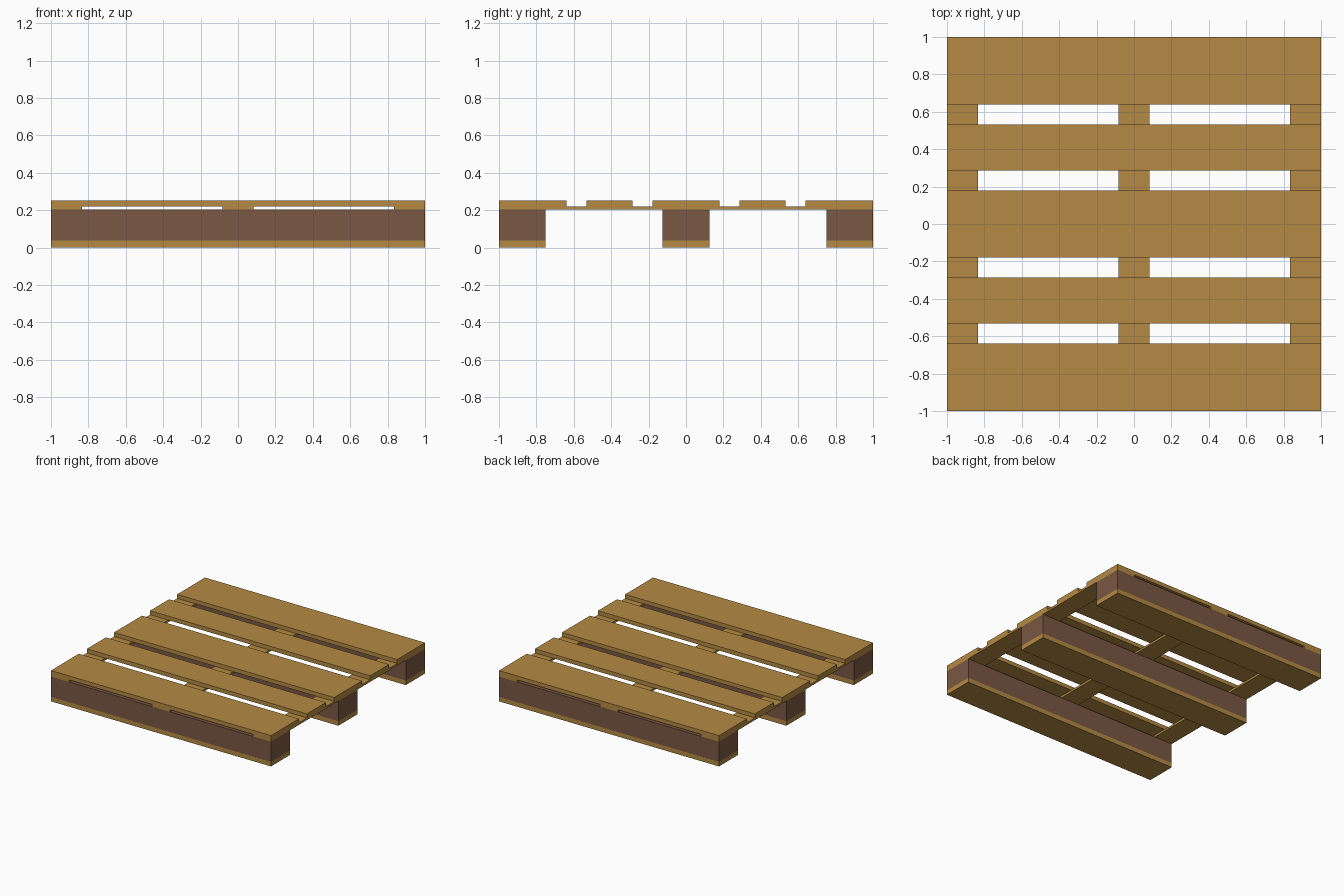
import bpy, bmesh

if "Cube" in bpy.data.objects:
    bpy.data.objects.remove(bpy.data.objects["Cube"])


def material(name, color):
    m = bpy.data.materials.new(name)
    m.diffuse_color = (*color, 1.0)
    m.use_nodes = True
    m.node_tree.nodes["Principled BSDF"].inputs["Base Color"].default_value = m.diffuse_color
    return m


TAN = material("light_wood", (0.46, 0.255, 0.056))
BROWN = material("dark_wood", (0.195, 0.098, 0.056))


def box(name, x, y, z, mat):
    """Box from (min, max) ranges on each axis."""
    bm = bmesh.new()
    bmesh.ops.create_cube(bm, size=1.0)
    for v in bm.verts:
        v.co = [r[0] if c < 0 else r[1] for c, r in zip(v.co, (x, y, z))]
    mesh = bpy.data.meshes.new(name)
    bm.to_mesh(mesh)
    bm.free()
    mesh.materials.append(mat)
    obj = bpy.data.objects.new(name, mesh)
    bpy.context.collection.objects.link(obj)
    return obj


# Layer heights: skid boards, beams, cross slats, deck boards
Z0, Z1, Z2, Z3, Z4 = 0.0, 0.037, 0.203, 0.22, 0.253
FULL = (-1, 1)

# Three runners along x: bottom skid board with a dark beam on top
for side, y in (("front", (-1, -0.75)), ("middle", (-0.125, 0.125)), ("back", (0.75, 1))):
    box(f"{side}_skid_board", FULL, y, (Z0, Z1), TAN)
    box(f"{side}_beam", FULL, y, (Z1, Z2), BROWN)

# Three thin cross slats along y
for side, x in (("left", (-1, -0.835)), ("center", (-0.083, 0.083)), ("right", (0.835, 1))):
    box(f"{side}_cross_slat", x, FULL, (Z2, Z3), TAN)

# Five deck boards, alternating wide and narrow
deck = [(-1, -0.638), (-0.533, -0.287), (-0.18, 0.18), (0.287, 0.533), (0.638, 1)]
for i, y in enumerate(deck, 1):
    box(f"deck_board_{i}", FULL, y, (Z3, Z4), TAN)
